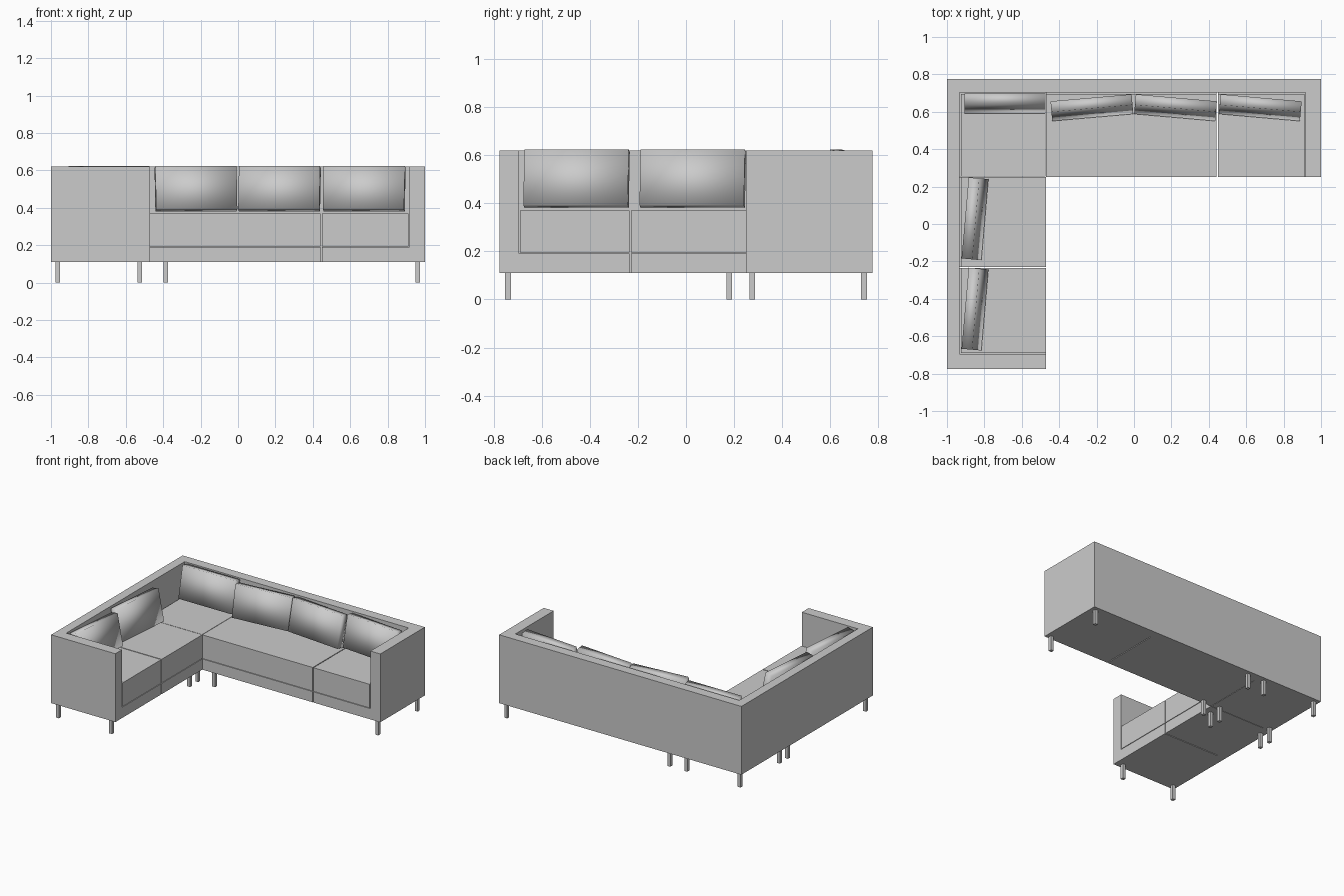
import bpy, bmesh, math
from mathutils import Matrix, Euler, Vector

if "Cube" in bpy.data.objects:
    bpy.data.objects.remove(bpy.data.objects["Cube"])

fabric = bpy.data.materials.new("grey fabric")
fabric.diffuse_color = (0.6, 0.6, 0.6, 1)
fabric.use_nodes = True
fabric.node_tree.nodes["Principled BSDF"].inputs["Base Color"].default_value = fabric.diffuse_color


def finish(name, bm, smooth=False):
    bmesh.ops.recalc_face_normals(bm, faces=bm.faces)
    me = bpy.data.meshes.new(name)
    bm.to_mesh(me)
    bm.free()
    me.materials.append(fabric)
    for p in me.polygons:
        p.use_smooth = smooth
    ob = bpy.data.objects.new(name, me)
    bpy.context.collection.objects.link(ob)
    return ob


def block(name, x0, x1, y0, y1, z0, z1):
    bm = bmesh.new()
    m = Matrix.Translation(((x0 + x1) / 2, (y0 + y1) / 2, (z0 + z1) / 2))
    bmesh.ops.create_cube(bm, size=1, matrix=m @ Matrix.Diagonal((x1 - x0, y1 - y0, z1 - z0, 1)))
    return finish(name, bm)


def prism(name, outline, z0, z1):
    bm = bmesh.new()
    f = bm.faces.new([bm.verts.new((x, y, z0)) for x, y in outline])
    r = bmesh.ops.extrude_face_region(bm, geom=[f])
    vs = [v for v in r["geom"] if isinstance(v, bmesh.types.BMVert)]
    bmesh.ops.translate(bm, verts=vs, vec=(0, 0, z1 - z0))
    return finish(name, bm)


def cushion(name, x, y, turn):
    # Pillow leaning back, its face towards -y before turning
    bm = bmesh.new()
    bmesh.ops.create_cube(bm, size=1, matrix=Matrix.Diagonal((0.435, 0.058, 0.237, 1)))
    ob = finish(name, bm, True)
    lean = Matrix.Rotation(math.radians(-12), 4, 'X')
    ob.matrix_world = (Matrix.Translation((x, y, 0.502))
                       @ Matrix.Rotation(math.radians(turn), 4, 'Z') @ lean)
    return ob


# Wrap-around back with both arms
prism("back_and_arms", [(-1, -.775), (-.47, -.775), (-.47, -.695), (-.932, -.695),
                        (-.932, .702), (.918, .702), (.918, .25), (1, .25),
                        (1, .775), (-1, .775)], 0.11, 0.62)

# Base plinths and seat pads, split at the module seams
g = 0.003
modules = {
    "corner": (-.925, -.47 - g, .25 + g, .695),
    "long": (-.47, .445 - g, .25, .695),
    "right": (.445 + g, .912, .25, .695),
    "left_rear": (-.925, -.47, -.232 + g, .25),
    "left_front": (-.925, -.47, -.69, -.232 - g),
}
for name, (x0, x1, y0, y1) in modules.items():
    block(name + "_seat", x0, x1, y0, y1, 0.194, 0.37)
    bx0 = -.932 if x0 < -.9 else x0
    bx1 = .918 if x1 > .9 else x1
    by0 = -.695 if y0 < -.6 else y0
    by1 = .702 if y1 > .6 else y1
    block(name + "_base", bx0, bx1, by0, by1, 0.11, 0.19)

# Back cushions along the rear and the left side
for i, (x, y, turn) in enumerate([(-.69, .645, 0), (-.225, .622, 5), (.222, .622, -5),
                                  (.675, .622, -5), (-.85, -.455, 85), (-.85, .028, 85)]):
    cushion(f"back_cushion_{i + 1}", x, y, turn)

# Square legs
for i, (x, y) in enumerate([(x, y) for x in (-.965, -.525, -.385, .962) for y in (.275, .74)]
                           + [(x, y) for x in (-.965, -.525) for y in (-.74, .18)]):
    block(f"leg_{i + 1}", x - .012, x + .012, y - .012, y + .012, 0, 0.112)
